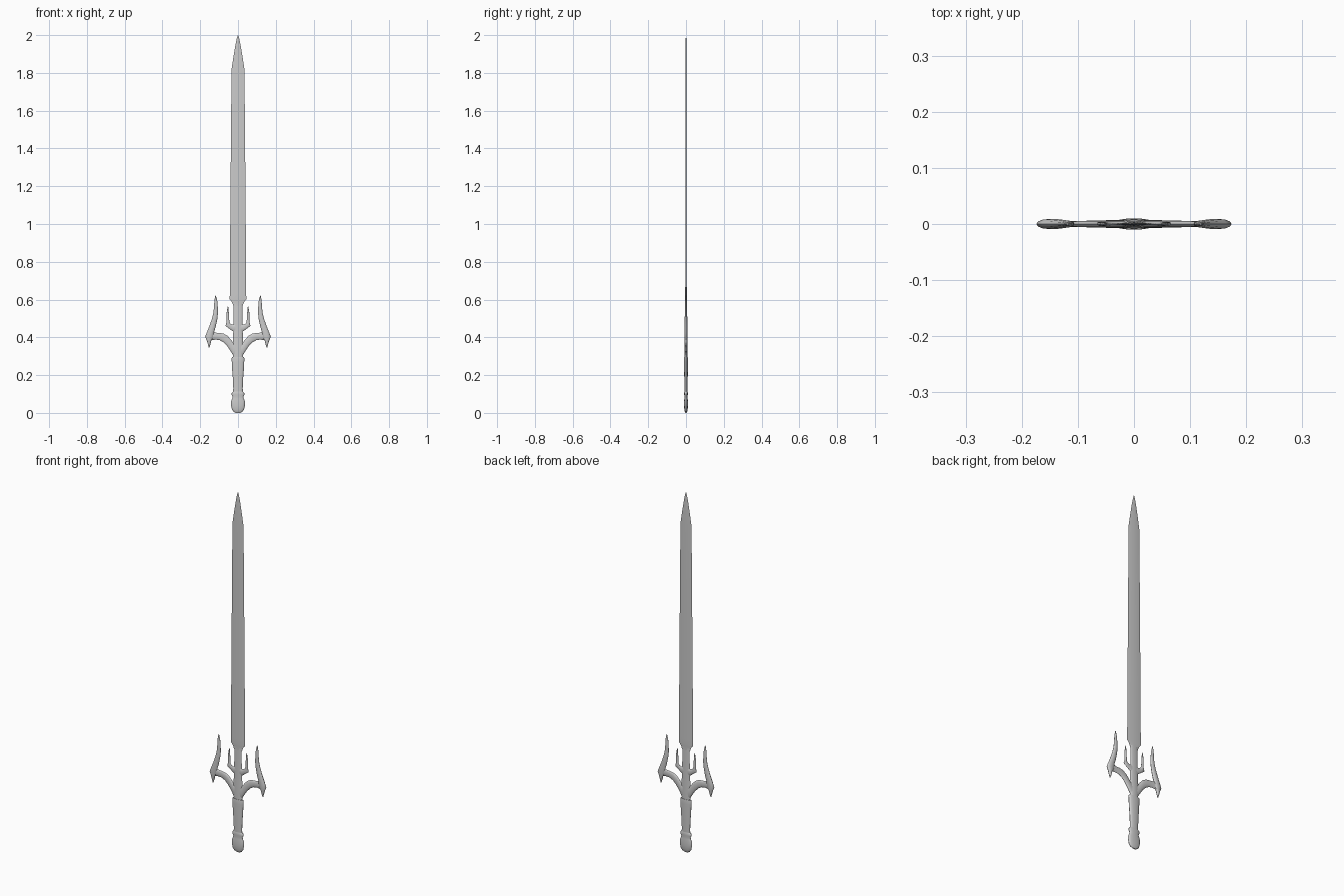
import bpy, bmesh, math


def loft(name, stations, sides, mirror=False, power=1.0):
    """Skin of oval sections; station = (x1, z1, x2, z2, half_thickness), edge to edge."""
    bm = bmesh.new()
    rings = []
    for x1, z1, x2, z2, t in stations:
        ring = []
        for i in range(sides):
            a = 2 * math.pi * i / sides
            c, s = math.cos(a), math.sin(a)
            s = math.copysign(abs(s) ** power, s)
            ring.append(bm.verts.new(((x1 + x2) / 2 + (x2 - x1) / 2 * c, t * s,
                                      (z1 + z2) / 2 + (z2 - z1) / 2 * c)))
        rings.append(ring)
    for a, b in zip(rings, rings[1:]):
        for i in range(sides):
            j = (i + 1) % sides
            bm.faces.new((a[i], a[j], b[j], b[i]))
    bm.faces.new(rings[0][::-1])
    bm.faces.new(rings[-1])
    bmesh.ops.recalc_face_normals(bm, faces=bm.faces)
    mesh = bpy.data.meshes.new(name)
    bm.to_mesh(mesh)
    bm.free()
    ob = bpy.data.objects.new(name, mesh)
    bpy.context.collection.objects.link(ob)
    if mirror:
        ob.modifiers.new("Mirror", 'MIRROR')
    bpy.ops.object.select_all(action='DESELECT')
    ob.select_set(True)
    bpy.context.view_layer.objects.active = ob
    bpy.ops.object.shade_smooth_by_angle(angle=math.radians(40))
    return ob


def upright(rows):
    """Symmetric stations from (z, half_width, half_thickness)."""
    return [(-w, z, w, z, t) for z, w, t in rows]


# Blade: thin diamond section, tapering to the point
loft("blade", upright([
    (0.565, 0.024, 0.004), (0.58, 0.029, 0.004), (0.592, 0.036, 0.004), (0.600, 0.044, 0.004),
    (0.63, 0.0435, 0.004), (1.0, 0.041, 0.0037), (1.5, 0.037, 0.0033), (1.82, 0.034, 0.003),
    (1.88, 0.025, 0.0027), (1.94, 0.015, 0.0022), (1.98, 0.007, 0.0015), (2.0, 0.001, 0.0005),
]), 4)

# Guard stem between the blade and the grip
loft("guard_stem", upright([
    (0.288, 0.028, 0.008), (0.30, 0.026, 0.008), (0.34, 0.030, 0.008), (0.38, 0.027, 0.007),
    (0.43, 0.025, 0.006), (0.50, 0.023, 0.005), (0.58, 0.023, 0.003),
]), 12)

# Swept guard arms
loft("guard_arm", [
    (0.0, 0.360, 0.0, 0.290, 0.007), (0.026, 0.373, 0.024, 0.302, 0.007),
    (0.040, 0.391, 0.040, 0.328, 0.007), (0.056, 0.408, 0.056, 0.352, 0.0065),
    (0.075, 0.419, 0.077, 0.374, 0.006), (0.095, 0.423, 0.097, 0.385, 0.0055),
    (0.113, 0.424, 0.118, 0.388, 0.005), (0.135, 0.430, 0.145, 0.385, 0.006),
], 12, mirror=True)

# Tall outer horns with a lower spike
loft("guard_horn", [
    (0.152, 0.346, 0.155, 0.346, 0.003), (0.146, 0.362, 0.159, 0.362, 0.006),
    (0.141, 0.382, 0.164, 0.380, 0.008), (0.128, 0.402, 0.174, 0.403, 0.009),
    (0.126, 0.430, 0.165, 0.426, 0.009), (0.117, 0.460, 0.152, 0.458, 0.0085),
    (0.109, 0.500, 0.138, 0.498, 0.007), (0.106, 0.530, 0.130, 0.530, 0.006),
    (0.107, 0.560, 0.127, 0.560, 0.005), (0.110, 0.595, 0.125, 0.595, 0.004),
    (0.117, 0.622, 0.120, 0.622, 0.002),
], 12, mirror=True)

# Small inner prongs
loft("guard_prong", [
    (0.012, 0.475, 0.012, 0.425, 0.005), (0.026, 0.467, 0.026, 0.431, 0.005),
    (0.038, 0.470, 0.045, 0.445, 0.0045), (0.045, 0.480, 0.066, 0.460, 0.0045),
    (0.047, 0.497, 0.060, 0.485, 0.004), (0.048, 0.525, 0.061, 0.525, 0.0035),
    (0.050, 0.545, 0.058, 0.545, 0.003), (0.052, 0.564, 0.054, 0.564, 0.0015),
], 10, mirror=True)

# Grip: waisted flattened oval
loft("grip", upright([
    (0.10, 0.026, 0.008), (0.13, 0.025, 0.0085), (0.18, 0.027, 0.009), (0.23, 0.031, 0.010),
    (0.27, 0.033, 0.010), (0.288, 0.034, 0.010), (0.295, 0.032, 0.009),
]), 16, power=0.8)

# Pommel with its collar
loft("pommel", upright([
    (0.0, 0.012, 0.003), (0.006, 0.023, 0.006), (0.018, 0.032, 0.009), (0.04, 0.037, 0.010),
    (0.06, 0.037, 0.010), (0.075, 0.031, 0.009), (0.085, 0.028, 0.0085), (0.096, 0.034, 0.0095),
    (0.106, 0.033, 0.0095), (0.113, 0.025, 0.008),
]), 16, power=0.8)
